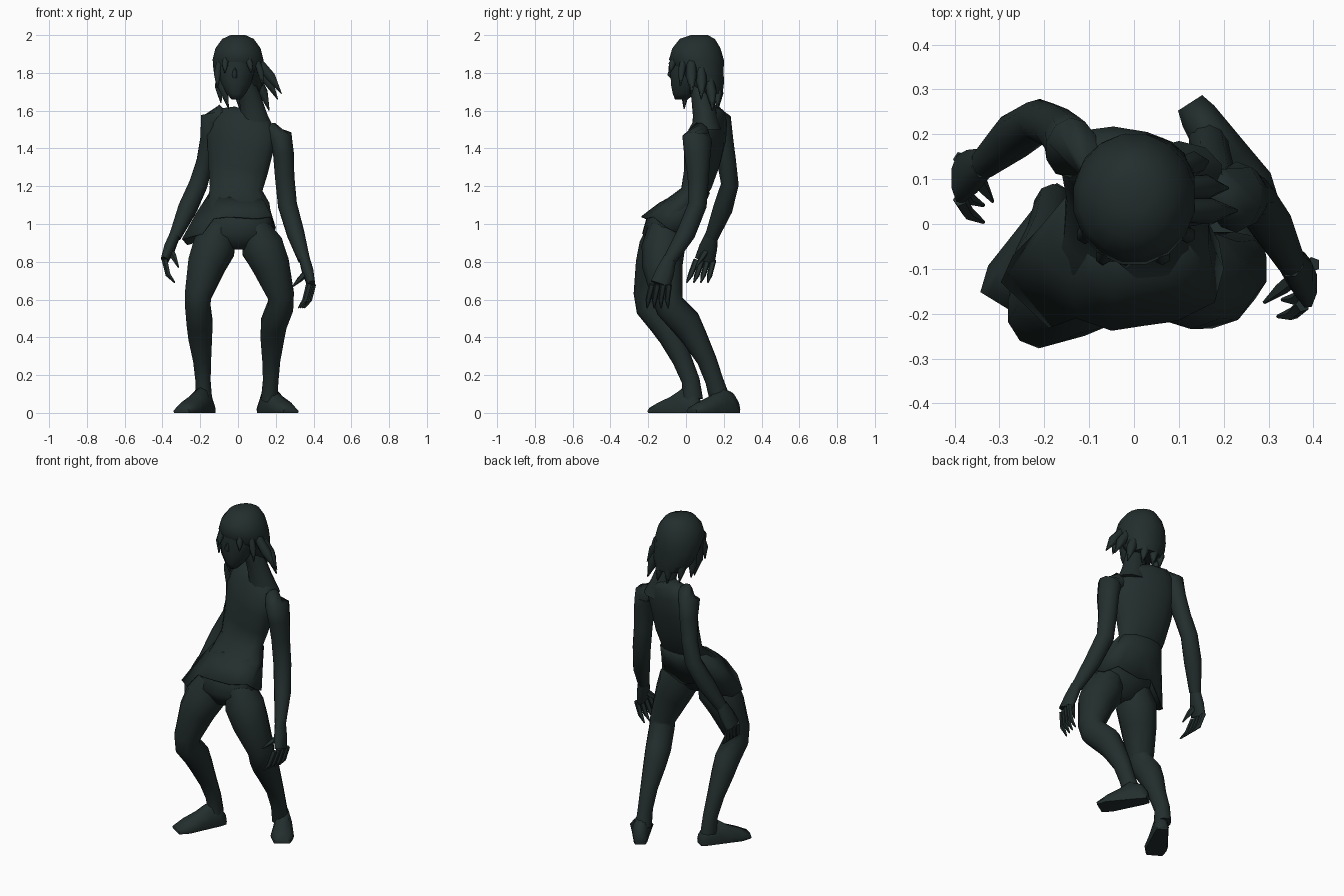
import bpy, bmesh, math
from mathutils import Vector as V

cloth = bpy.data.materials.new("dark slate green")
cloth.diffuse_color = (0.0165, 0.0275, 0.0265, 1)


def finish(name, bm):
    bmesh.ops.recalc_face_normals(bm, faces=bm.faces)
    me = bpy.data.meshes.new(name)
    bm.to_mesh(me)
    bm.free()
    ob = bpy.data.objects.new(name, me)
    bpy.context.collection.objects.link(ob)
    me.materials.append(cloth)
    bpy.ops.object.select_all(action='DESELECT')
    ob.select_set(True)
    bpy.context.view_layer.objects.active = ob
    bpy.ops.object.shade_smooth_by_angle(angle=math.radians(66))
    return ob


def loft(name, rings, caps=True):
    bm = bmesh.new()
    vs = [[bm.verts.new(p) for p in r] for r in rings]
    n = len(rings[0])
    for a, b in zip(vs, vs[1:]):
        for i in range(n):
            j = (i + 1) % n
            bm.faces.new((a[i], a[j], b[j], b[i]))
    if caps:
        bm.faces.new(vs[0])
        bm.faces.new(vs[-1])
    return finish(name, bm)


def angles(n):
    return [2 * math.pi * (i + 0.5) / n for i in range(n)]


def stack(name, rows, n=12):
    """Level rings (x, y, z, rx, ry, shear); shear drops and turns the +x side."""
    rings = []
    for x, y, z, rx, ry, s in rows:
        rings.append([V((x + rx * math.cos(a), y + ry * math.sin(a) + s * rx * math.cos(a),
                         z + s * rx * math.cos(a))) for a in angles(n)])
    return loft(name, rings)


def tube(name, rows, n=10):
    """Rings (x, y, z, ra, rb) set square to the path."""
    pts = [V(r[:3]) for r in rows]
    rings = []
    for i, r in enumerate(rows):
        t = (pts[min(i + 1, len(pts) - 1)] - pts[max(i - 1, 0)]).normalized()
        u = V((1, 0, 0))
        u = (u - t * u.dot(t)).normalized()
        v = t.cross(u)
        rings.append([pts[i] + u * r[3] * math.cos(a) + v * r[4] * math.sin(a) for a in angles(n)])
    return loft(name, rings)


# torso, leaning back over forward hips, one shoulder lower
stack("torso", [
    (0, -.12, .865, .06, .06, 0), (0, -.115, .95, .19, .115, 0), (0, -.08, 1.05, .18, .12, 0),
    (.005, -.015, 1.12, .165, .105, -.05), (-.01, .055, 1.19, .143, .08, -.1),
    (0, .085, 1.3, .162, .09, -.2), (.01, .1, 1.42, .178, .10, -.28),
    (.03, .115, 1.52, .175, .09, -.28), (.04, .125, 1.575, .135, .068, -.28),
    (.06, .12, 1.6, .08, .05, -.28)], 14)
stack("neck", [(.1, .11, 1.5, .1, .075, 0), (.085, .1, 1.58, .074, .064, 0),
               (.065, .085, 1.67, .062, .057, 0), (.03, .06, 1.76, .06, .055, 0)], 10)

# torn shirt skirt with the flap on the -x side
hem = [(.2, -.1, .98), (.19, -.04, .95), (.13, .02, .98), (0, .04, .94), (-.1, .03, .97),
       (-.19, -.01, .91), (-.27, -.07, .89), (-.297, -.13, .92), (-.19, -.232, .95),
       (-.13, -.21, 1.03), (-.05, -.238, 1.04), (.1, -.215, 1.03), (.18, -.175, 1.04)]
waist = []
for x, y, z in hem:
    a = math.atan2((y + .09) / .14, x / .23)
    waist.append(V((-.008 + .145 * math.cos(a), .042 + .085 * math.sin(a), 1.165)))
mid = [w.lerp(V(h), .5) + V((0, 0, .012)) for w, h in zip(waist, hem)]
skirt = loft("shirt_skirt", [waist, mid, [V(h) for h in hem]], caps=False)
skirt.modifiers.new("thickness", 'SOLIDIFY').thickness = .006

# legs
tube("left_leg", [
    (-.09, -.11, .98, .08, .09), (-.125, -.13, .88, .118, .118), (-.168, -.16, .78, .104, .108),
    (-.212, -.195, .62, .074, .083), (-.213, -.19, .565, .07, .08), (-.203, -.115, .475, .072, .08),
    (-.2, -.075, .4, .066, .068), (-.19, -.02, .28, .05, .052),
    (-.185, .025, .17, .042, .048), (-.18, .035, .07, .045, .055)])
tube("right_leg", [
    (.09, -.11, .98, .08, .09), (.128, -.12, .88, .118, .115), (.175, -.125, .78, .104, .108),
    (.228, -.1, .62, .073, .083), (.225, -.085, .565, .072, .08), (.19, 0, .475, .072, .082),
    (.182, .045, .4, .066, .068), (.176, .11, .28, .05, .052),
    (.173, .15, .17, .043, .048), (.165, .18, .07, .045, .055)])


# feet: flat soled lofts running heel to toe
def foot(name, heel, toe):
    heel, toe = V((*heel, 0)), V((*toe, 0))
    d = (toe - heel).normalized()
    side, up = V((-d.y, d.x, 0)), V((0, 0, 1))
    rings = []
    for t, w, h in [(0, .032, .06), (.12, .042, .11), (.35, .05, .135), (.55, .057, .095),
                    (.8, .066, .06), (1, .05, .03)]:
        c = heel.lerp(toe, t)
        rings.append([c + side * w * a + up * h * b for a, b in
                      [(-.9, 0), (.9, 0), (1, .35), (.6, .9), (0, 1), (-.6, .9), (-1, .35)]])
    loft(name, rings)


foot("left_foot", (-.145, .075), (-.3, -.178))
foot("right_foot", (.125, .27), (.28, .03))

# arms
tube("left_arm", [
    (-.04, .13, 1.55, .03, .03), (-.1, .15, 1.575, .05, .058), (-.142, .17, 1.55, .06, .07),
    (-.152, .19, 1.45, .05, .06), (-.175, .215, 1.33, .047, .05), (-.21, .232, 1.21, .052, .047),
    (-.268, .195, 1.08, .052, .052), (-.335, .135, .93, .032, .036)])
tube("right_arm", [
    (.12, .1, 1.47, .03, .03), (.185, .075, 1.48, .05, .06), (.228, .06, 1.455, .064, .08),
    (.241, .06, 1.37, .058, .07), (.247, .065, 1.25, .054, .056), (.262, .06, 1.1, .053, .05),
    (.305, 0, .95, .048, .05), (.35, -.085, .81, .032, .036)])


# hands with four hooked fingers and a thumb
def hand(side, wrist, knuckle, tip, thumb, spread):
    w, k, t, th, s = map(V, (wrist, knuckle, tip, thumb, spread))
    m = w.lerp(k, .5)
    tube(side + "_palm", [(*w, .03, .036), (*m, .032, .052), (*k, .022, .058)], 8)
    for i in range(4):
        o = s * (i - 1.5)
        b, e = k + o, t + o * 1.25
        q = b.lerp(e, .5) + (k - w) * .15
        tube(f"{side}_finger_{i + 1}", [(*b, .016, .017), (*q, .014, .015), (*e, .004, .004)], 5)
    q = m.lerp(th, .5)
    tube(side + "_thumb", [(*m, .018, .02), (*q, .016, .016), (*th, .004, .004)], 5)


hand("left", (-.335, .135, .94), (-.388, .1, .81), (-.335, .06, .69), (-.315, .05, .77), (0, .03, 0))
hand("right", (.35, -.085, .82), (.388, -.135, .68), (.335, -.15, .555), (.29, -.175, .67), (.008, .03, 0))

# head: face, nose and hair cap
stack("face", [
    (-.005, .02, 1.9, .09, .10, 0), (-.01, .01, 1.81, .1, .095, 0), (-.01, 0, 1.74, .082, .083, 0),
    (-.01, -.01, 1.69, .052, .062, 0), (-.01, -.025, 1.66, .025, .035, 0)])
tube("nose", [(-.015, -.065, 1.84, .008, .01), (-.018, -.082, 1.79, .015, .018),
              (-.018, -.07, 1.765, .012, .006)], 6)
stack("hair_cap", [
    (0, .07, 2.0, .04, .045, 0), (0, .06, 1.98, .085, .095, 0), (0, .055, 1.93, .122, .13, 0),
    (0, .055, 1.87, .137, .148, 0), (.003, .08, 1.81, .135, .122, 0),
    (.01, .105, 1.74, .122, .097, 0), (.02, .12, 1.69, .09, .075, 0)], 16)

# hair locks: (root, tip, width)
locks = [
    ((.1, .03, 1.87), (.23, .03, 1.69), .042), ((.1, .08, 1.84), (.21, .08, 1.66), .04),
    ((.09, .12, 1.79), (.165, .14, 1.6), .04), ((.04, .155, 1.77), (.08, .165, 1.61), .036),
    ((-.01, .16, 1.77), (.01, .17, 1.61), .036), ((-.07, .13, 1.79), (-.06, .15, 1.63), .036),
    ((-.095, .07, 1.81), (-.09, .08, 1.64), .036), ((-.095, .01, 1.84), (-.05, -.01, 1.61), .042),
    ((-.095, -.01, 1.87), (-.11, -.03, 1.72), .03), ((.095, -.01, 1.88), (.13, -.03, 1.73), .028),
    ((-.06, -.045, 1.89), (-.07, -.09, 1.8), .026), ((.05, -.05, 1.89), (.07, -.085, 1.8), .026)]
for i, (root, tip, w) in enumerate(locks):
    a, b = V(root), V(tip)
    m = a.lerp(b, .5) + V((a.x, a.y - .05, 0)).normalized() * .008
    tube(f"hair_lock_{i + 1}", [(*a, w * .6, w * .6), (*m, w * .7, w * .7), (*b, .003, .003)], 6)
